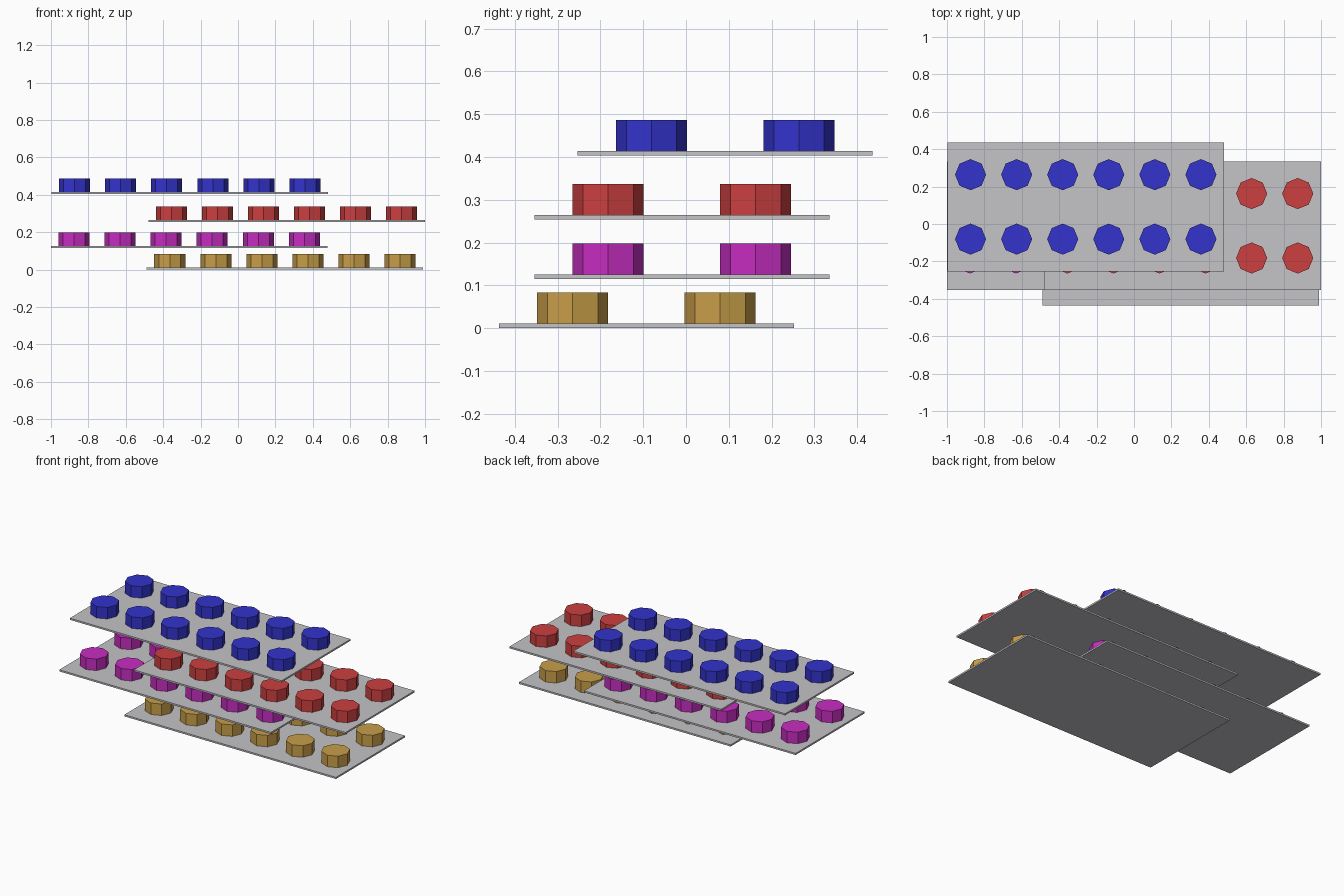
import bpy
import bmesh
from mathutils import Matrix

if "Cube" in bpy.data.objects:
    bpy.data.objects.remove(bpy.data.objects["Cube"])

TRAY_W, TRAY_D, TRAY_T = 1.478, 0.689, 0.0105
COLS, ROWS = 6, 2
PUCK_R, PUCK_TOP = 0.083, 0.083   # top is measured from the tray underside


def material(name, srgb):
    mat = bpy.data.materials.new(name)
    lin = [c / 12.92 if c <= 0.04045 else ((c + 0.055) / 1.055) ** 2.4 for c in srgb]
    mat.diffuse_color = (*lin, 1.0)
    mat.use_nodes = True
    mat.node_tree.nodes["Principled BSDF"].inputs["Base Color"].default_value = mat.diffuse_color
    return mat


def add_object(name, bm, mat, loc):
    mesh = bpy.data.meshes.new(name)
    bm.to_mesh(mesh)
    bm.free()
    mesh.materials.append(mat)
    obj = bpy.data.objects.new(name, mesh)
    obj.location = loc
    bpy.context.collection.objects.link(obj)


def add_tray(name, loc):
    # thin flat sheet
    bm = bmesh.new()
    size = Matrix.Diagonal((TRAY_W, TRAY_D, TRAY_T, 1))
    bmesh.ops.create_cube(bm, size=1, matrix=Matrix.Translation((0, 0, TRAY_T / 2)) @ size)
    add_object(name, bm, grey, loc)


def add_pucks(name, mat, loc):
    # grid of octagonal pucks, one in the middle of each cell of the sheet
    bm = bmesh.new()
    h = PUCK_TOP - TRAY_T
    for i in range(COLS):
        for j in range(ROWS):
            x = ((i + 0.5) / COLS - 0.5) * TRAY_W
            y = ((j + 0.5) / ROWS - 0.5) * TRAY_D
            bmesh.ops.create_cone(bm, cap_ends=True, segments=8, radius1=PUCK_R,
                                  radius2=PUCK_R, depth=h,
                                  matrix=Matrix.Translation((x, y, TRAY_T + h / 2)))
    add_object(name, bm, mat, loc)


grey = material("light_grey", (0.77, 0.77, 0.785))

# layer name, puck colour, centre of the sheet underside
layers = [
    ("gold", (0.785, 0.62, 0.285), (0.251, -0.0925, 0.0)),
    ("magenta", (0.78, 0.175, 0.755), (-0.261, -0.0095, 0.115)),
    ("red", (0.80, 0.25, 0.25), (0.2595, -0.0095, 0.254)),
    ("blue", (0.20, 0.20, 0.80), (-0.258, 0.0915, 0.403)),
]
for colour, srgb, loc in layers:
    add_tray(colour + "_layer_tray", loc)
    add_pucks(colour + "_pucks", material(colour, srgb), loc)
